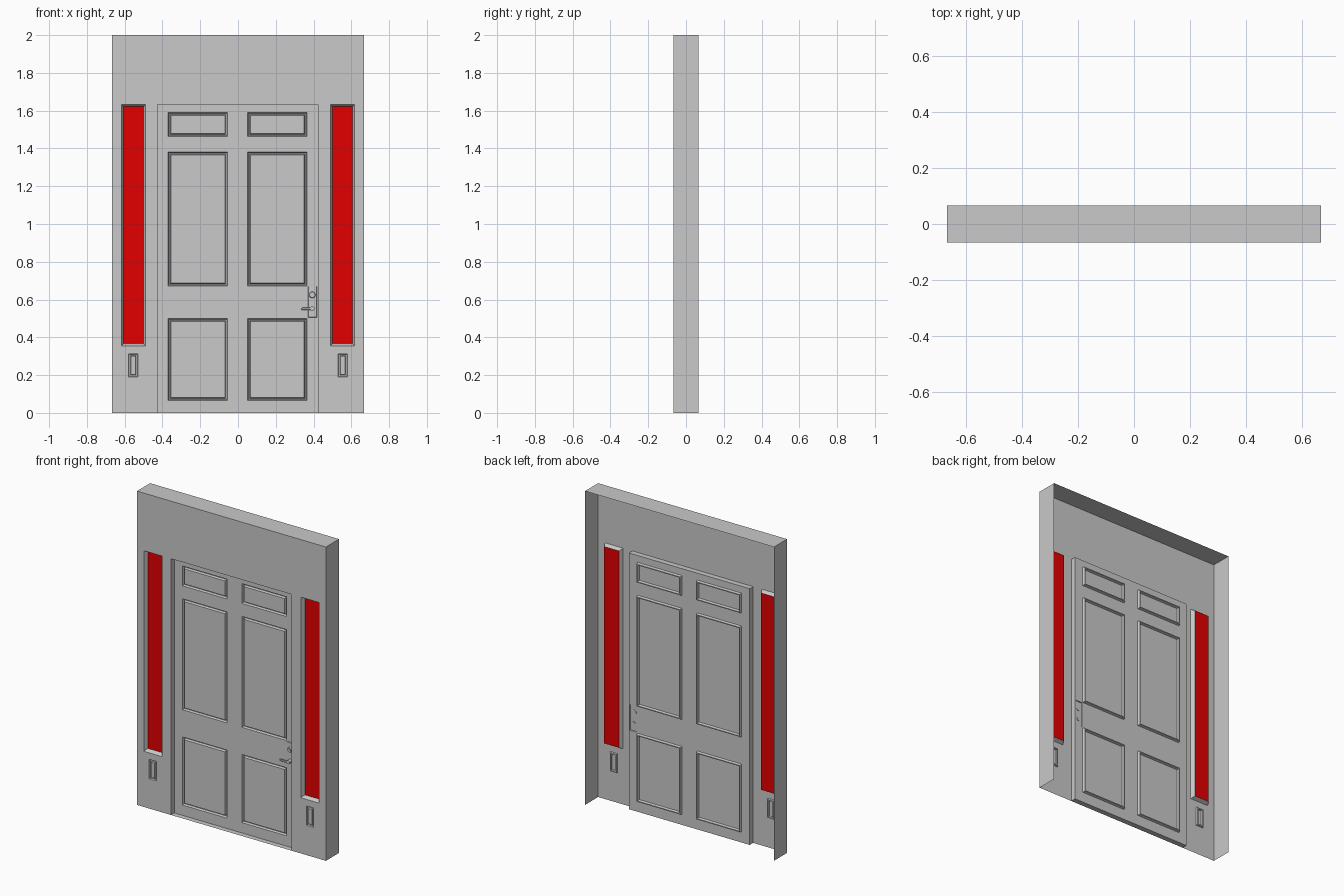
import bpy, bmesh, math
from mathutils import Matrix

cube = bpy.data.objects.get("Cube")
if cube:
    bpy.data.objects.remove(cube, do_unlink=True)


def material(name, color):
    m = bpy.data.materials.new(name)
    m.use_nodes = True
    m.diffuse_color = (*color, 1)
    m.node_tree.nodes["Principled BSDF"].inputs["Base Color"].default_value = (*color, 1)
    return m


GREY = material("grey paint", (0.588, 0.588, 0.588))
RED = material("red glass", (0.77, 0, 0))

W, H, FRONT, BACK = 0.666, 2.0, -0.066, 0.066
DOOR_Y = FRONT + 0.034
GLASS_Y = FRONT + 0.024


def finish(bm, name, mat):
    bmesh.ops.remove_doubles(bm, verts=bm.verts, dist=0.0001)
    mesh = bpy.data.meshes.new(name)
    bm.to_mesh(mesh)
    bm.free()
    mesh.materials.append(mat)
    obj = bpy.data.objects.new(name, mesh)
    bpy.context.collection.objects.link(obj)
    return obj


def corners(bm, rect, inset, y):
    x0, x1, z0, z1 = rect
    x0, x1, z0, z1 = x0 + inset, x1 - inset, z0 + inset, z1 - inset
    return [bm.verts.new(p) for p in ((x0, y, z0), (x1, y, z0), (x1, y, z1), (x0, y, z1))]


def sheet(bm, rect, y, holes):
    """Flat front-facing sheet with rectangular openings."""
    xs = sorted({v for r in [rect, *holes] for v in r[:2]})
    zs = sorted({v for r in [rect, *holes] for v in r[2:]})
    for xa, xb in zip(xs, xs[1:]):
        for za, zb in zip(zs, zs[1:]):
            cx, cz = (xa + xb) / 2, (za + zb) / 2
            if not any(h[0] < cx < h[1] and h[2] < cz < h[3] for h in holes):
                bm.faces.new(corners(bm, (xa, xb, za, zb), 0, y))


def steps(bm, rect, profile, cap=True):
    """Rectangular moulding following (inset, y) steps inwards."""
    rings = [corners(bm, rect, i, y) for i, y in profile]
    for a, b in zip(rings, rings[1:]):
        for k in range(4):
            n = (k + 1) % 4
            bm.faces.new((a[k], a[n], b[n], b[k]))
    if cap:
        bm.faces.new(rings[-1])


def groove(bm, rect, y, width, depth, slope):
    steps(bm, rect, [(0, y), (width * slope, y + depth), (width * (1 - slope), y + depth), (width, y)])


def mirrored(rect):
    return (-rect[1], -rect[0], *rect[2:])


# wall: open-backed shell with openings for door, side windows and small plates
door = (-0.427, 0.424, 0, 1.633)
window = (0.489, 0.618, 0.355, 1.633)
bell = (0.529, 0.58, 0.19, 0.313)
windows = [window, mirrored(window)]
bells = [bell, mirrored(bell)]

bm = bmesh.new()
sheet(bm, (-W, W, 0, H), FRONT, [door, *windows, *bells])
a = corners(bm, (-W, W, 0, H), 0, FRONT)
b = corners(bm, (-W, W, 0, H), 0, BACK)
for k in (1, 2, 3):
    n = (k + 1) % 4
    bm.faces.new((a[n], a[k], b[k], b[n]))
steps(bm, door, [(0, FRONT), (0, DOOR_Y)], cap=False)
for r in windows:
    steps(bm, r, [(0, FRONT), (0.012, GLASS_Y)], cap=False)
for r in bells:
    groove(bm, r, FRONT, 0.013, 0.009, 0.2)
finish(bm, "wall", GREY)

# red side windows
for side, r in zip(("left", "right"), windows):
    bm = bmesh.new()
    bm.faces.new(corners(bm, r, 0.012, GLASS_Y))
    finish(bm, side + "_window", RED)

# door with six grooved panels and a raised lock plate
panels = [(x, x + 0.315, z0, z1) for x in (-0.37, 0.05)
          for z0, z1 in ((0.066, 0.5), (0.673, 1.38), (1.463, 1.589))]
plate = (0.37, 0.418, 0.505, 0.67)
PLATE_Y = DOOR_Y - 0.005
bm = bmesh.new()
sheet(bm, door, DOOR_Y, panels + [plate])
for r in panels:
    groove(bm, r, DOOR_Y, 0.015, 0.014, 0.3)
steps(bm, plate, [(0, DOOR_Y), (0.002, PLATE_Y)])
finish(bm, "door", GREY)


def cylinder(name, x, z, radius, y_back, y_front, tip=1.0):
    bm = bmesh.new()
    bmesh.ops.create_cone(bm, cap_ends=True, segments=20, radius1=radius,
                          radius2=radius * tip, depth=y_back - y_front)
    bm.transform(Matrix.Translation((x, (y_back + y_front) / 2, z))
                 @ Matrix.Rotation(math.pi / 2, 4, "X"))
    return finish(bm, name, GREY)


# lock and lever handle, showing slightly through the back of the plate
REAR_Y = PLATE_Y + 0.003
cylinder("lock_ring", 0.393, 0.625, 0.018, REAR_Y, PLATE_Y - 0.008, 0.8)
cylinder("lock_core", 0.393, 0.625, 0.009, PLATE_Y, PLATE_Y - 0.011)
cylinder("lever_hub", 0.393, 0.552, 0.012, REAR_Y, PLATE_Y - 0.022)
bm = bmesh.new()
bmesh.ops.create_cube(bm, size=1)
bmesh.ops.bevel(bm, geom=bm.edges[:], offset=0.15, segments=1, affect="EDGES")
bm.transform(Matrix.Translation((0.366, PLATE_Y - 0.018, 0.551)) @ Matrix.Diagonal((0.066, 0.009, 0.012, 1)))
finish(bm, "lever_handle", GREY)
